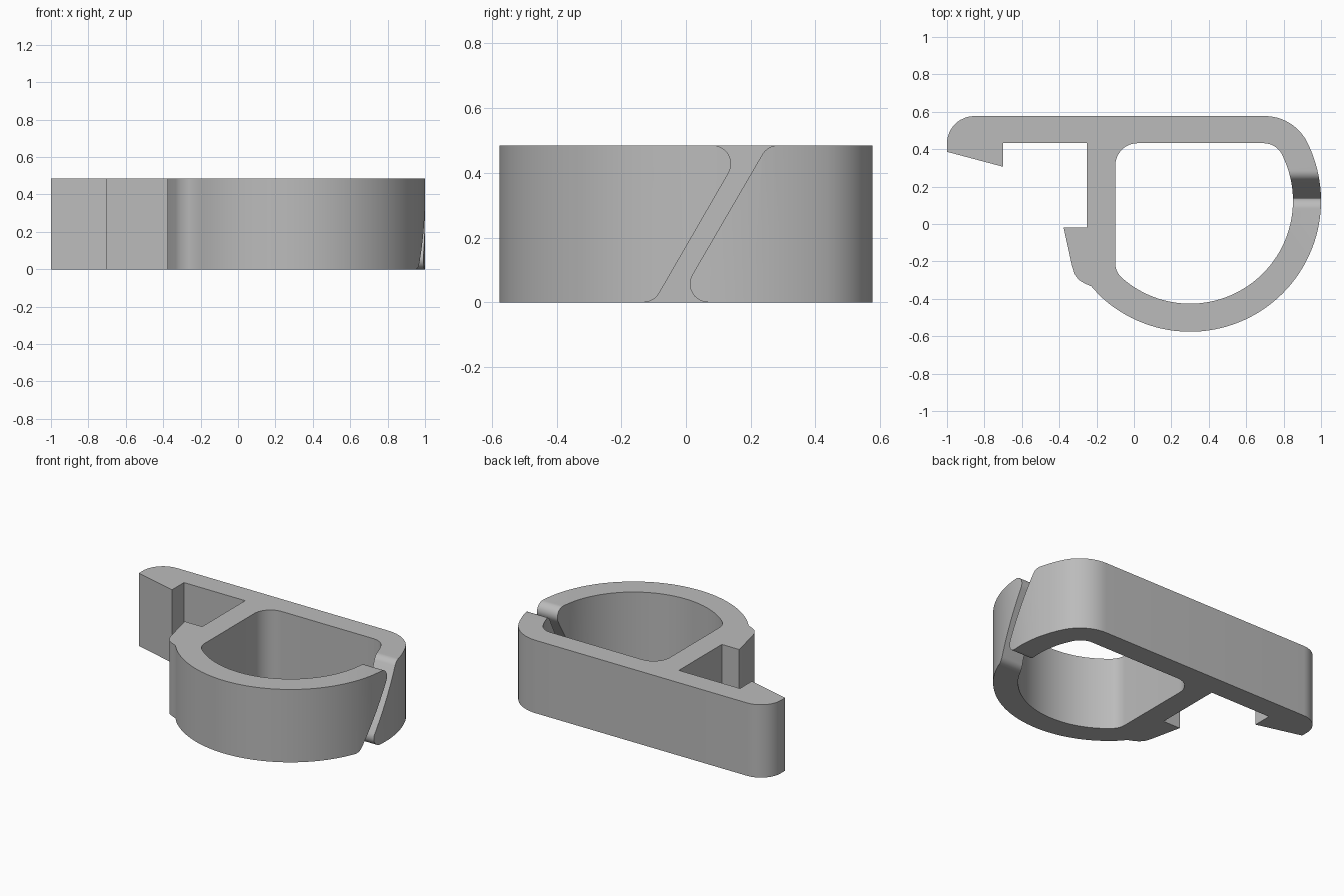
import bpy, bmesh
from math import sin, cos, tan, atan2, degrees, radians, sqrt
from mathutils import Vector

if "Cube" in bpy.data.objects:
    bpy.data.objects.remove(bpy.data.objects["Cube"])

H = 0.485                    # height of the clip
CX, CY = 0.30, 0.124         # centre of the round loop
TOP = 0.577                  # back face of the bar
WALL = 0.145

grey = bpy.data.materials.new("plain grey")
grey.use_nodes = True
grey.diffuse_color = (0.5, 0.5, 0.5, 1)
grey.node_tree.nodes["Principled BSDF"].inputs["Base Color"].default_value = (0.5, 0.5, 0.5, 1)


def arc(cx, cy, r, a0, a1, n=12):
    angles = [radians(a0 + (a1 - a0) * i / n) for i in range(n + 1)]
    return [(cx + r * cos(a), cy + r * sin(a)) for a in angles]


def fillet(before, corner, after, r, n=10):
    """Round the corner between two straight edges."""
    b, c, a = Vector(before), Vector(corner), Vector(after)
    u, v = (b - c).normalized(), (a - c).normalized()
    half = u.angle(v) / 2
    centre = c + (u + v).normalized() * (r / sin(half))
    p, q = c + u * (r / tan(half)), c + v * (r / tan(half))
    start = (p - centre)
    rest = (q - centre)
    sweep = start.angle_signed(rest)
    a0 = degrees(atan2(start.y, start.x))
    return arc(centre.x, centre.y, r, a0, a0 - degrees(sweep), n)


def prism(name, points, place, direction):
    """Extrude a closed outline along a direction."""
    bm = bmesh.new()
    face = bm.faces.new([bm.verts.new(place(*p)) for p in points])
    out = bmesh.ops.extrude_face_region(bm, geom=[face])
    bmesh.ops.translate(bm, vec=direction,
                        verts=[g for g in out["geom"] if isinstance(g, bmesh.types.BMVert)])
    bmesh.ops.recalc_face_normals(bm, faces=bm.faces)
    mesh = bpy.data.meshes.new(name)
    bm.to_mesh(mesh)
    bm.free()
    mesh.materials.append(grey)
    obj = bpy.data.objects.new(name, mesh)
    bpy.context.collection.objects.link(obj)
    return obj


def loop_side(radius, top, r):
    """Round loop from its back corner: blended into the flat bar."""
    cy = top - r
    cx = CX + sqrt((radius - r) ** 2 - (cy - CY) ** 2)
    join = degrees(atan2(cy - CY, cx - CX))
    return arc(cx, cy, r, 90, join), join


# Outer outline: bar, round loop, lower catch and hooked arm
corner, join = loop_side(0.70, TOP, 0.253)
outline = corner + arc(CX, CY, 0.70, join, -134, 56)[1:]
outline += [(-0.228, -0.333), (-0.262, -0.318), (-0.293, -0.300), (-0.318, -0.268),
            (-0.332, -0.225), (-0.377, -0.02), (-0.25, -0.02),
            (-0.25, TOP - WALL), (-0.70, TOP - WALL), (-0.70, 0.306), (-1.0, 0.386)]
outline += arc(-0.853, TOP - 0.147, 0.147, 180, 90)
clip = prism("clip_body", outline, lambda x, y: (x, y, 0), (0, 0, H))

# Bore: D-shaped opening with rounded corners
R_IN = 0.11
corner, join = loop_side(0.55, TOP - WALL, R_IN)
low_x = -0.10 + R_IN
low_y = CY - sqrt((0.55 - R_IN) ** 2 - (low_x - CX) ** 2)
low = degrees(atan2(low_y - CY, low_x - CX))
bore_line = corner + arc(CX, CY, 0.55, join, low, 48)[1:]
bore_line += arc(low_x, low_y, R_IN, low, -180)[1:]
bore_line += arc(0.02, TOP - WALL - 0.12, 0.12, 180, 90)
bore = prism("bore_cutter", bore_line, lambda x, y: (x, y, -0.1), (0, 0, H + 0.2))

# Slanted gap through the loop wall, with rounded lips
R_LIP = 0.057
near_low, near_high = (-0.099, 0), (0.181, H)
far_low, far_high = (-0.030, 0), (0.252, H)
gap_line = fillet((-1, 0), near_low, near_high, R_LIP)
gap_line += fillet(near_low, near_high, (-1, H), R_LIP)
gap_line += [(gap_line[-1][0], H + 0.1)]
far_line = fillet((1, H), far_high, far_low, R_LIP)
far_line += fillet(far_high, far_low, (1, 0), R_LIP)
gap_line += [(far_line[0][0], H + 0.1)] + far_line
gap_line += [(far_line[-1][0], -0.1), (gap_line[0][0], -0.1)]
gap = prism("gap_cutter", gap_line, lambda y, z: (0.65, y, z), (0.5, 0, 0))

# Cut the openings and discard the cutters
bpy.ops.object.select_all(action="DESELECT")
clip.select_set(True)
bpy.context.view_layer.objects.active = clip
for cutter in (bore, gap):
    cutter.hide_render = True
    mod = clip.modifiers.new(cutter.name, "BOOLEAN")
    mod.operation = "DIFFERENCE"
    mod.solver = "EXACT"
    mod.object = cutter
    bpy.ops.object.modifier_apply(modifier=mod.name)
    bpy.data.objects.remove(cutter)
bpy.ops.object.shade_smooth_by_angle(angle=radians(30))
